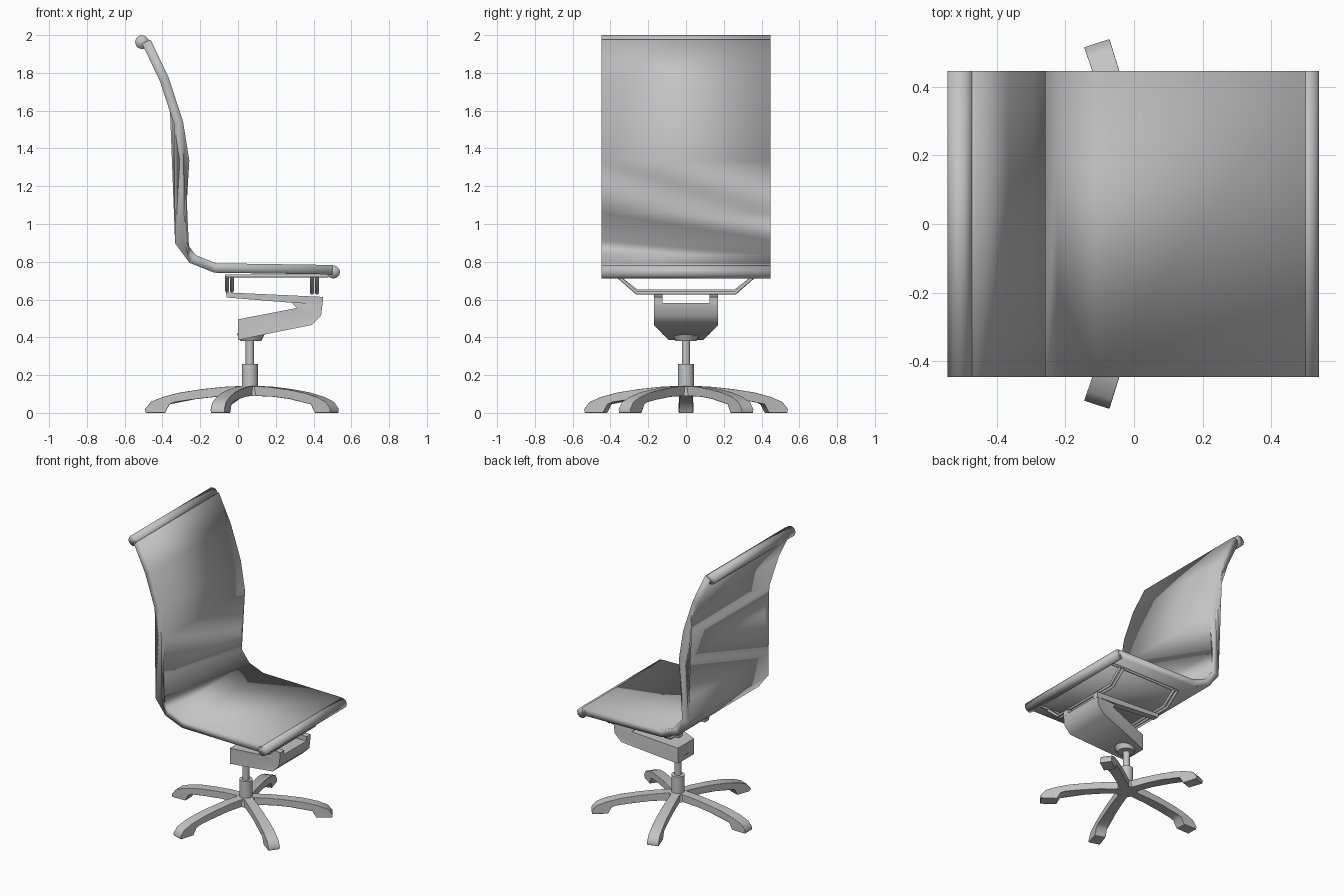
import bpy, bmesh, math
from mathutils import Vector, Matrix

cube = bpy.data.objects.get("Cube")
if cube:
    bpy.data.objects.remove(cube, do_unlink=True)

grey = bpy.data.materials.new("light_grey")
grey.use_nodes = True
colour = (0.55, 0.55, 0.55, 1)
grey.diffuse_color = colour
grey.node_tree.nodes["Principled BSDF"].inputs["Base Color"].default_value = colour

COLUMN_X = 0.063


def finish(name, bm, angle=40):
    """Turn a bmesh into a smooth shaded object; angle None smooths every edge."""
    bmesh.ops.recalc_face_normals(bm, faces=bm.faces[:])
    mesh = bpy.data.meshes.new(name)
    bm.to_mesh(mesh)
    bm.free()
    mesh.materials.append(grey)
    obj = bpy.data.objects.new(name, mesh)
    bpy.context.collection.objects.link(obj)
    bpy.ops.object.select_all(action='DESELECT')
    obj.select_set(True)
    bpy.context.view_layer.objects.active = obj
    if angle is None:
        bpy.ops.object.shade_smooth()
    else:
        bpy.ops.object.shade_smooth_by_angle(angle=math.radians(angle))
    return obj


def extrude(profile, low, high):
    """Extrude an (x, z) outline along y; low and high give y for each x."""
    bm = bmesh.new()
    a = [bm.verts.new((x, low(x), z)) for x, z in profile]
    b = [bm.verts.new((x, high(x), z)) for x, z in profile]
    n = len(profile)
    for i in range(n):
        j = (i + 1) % n
        bm.faces.new((a[i], a[j], b[j], b[i]))
    caps = [bm.faces.new(a), bm.faces.new(b[::-1])]
    bmesh.ops.triangulate(bm, faces=caps)
    return bm


def slab(name, path, thickness, half_width):
    """Thicken a side path evenly and extrude it across the chair."""
    pts = [Vector(p) for p in path]
    left, right = [], []
    for i, p in enumerate(pts):
        d0 = (p - pts[max(i - 1, 0)]).normalized()
        d1 = (pts[min(i + 1, len(pts) - 1)] - p).normalized()
        d = (d0 + d1).normalized()
        normal = Vector((-d.y, d.x))
        reach = thickness / 2 / max(d.dot(d1 if d1.length else d0), 0.5)
        left.append(p + normal * reach)
        right.append(p - normal * reach)
    bm = extrude([tuple(p) for p in left + right[::-1]],
                 lambda x: -half_width, lambda x: half_width)
    return finish(name, bm, None)


def cylinder(name, radius, centre, depth, axis='Z', top=None, angle=40, sides=20):
    bm = bmesh.new()
    bmesh.ops.create_cone(bm, cap_ends=True, segments=sides, radius1=radius,
                          radius2=radius if top is None else top, depth=depth)
    turn = Matrix.Rotation(math.pi / 2, 4, 'X') if axis == 'Y' else Matrix()
    bm.transform(Matrix.Translation(centre) @ turn)
    return finish(name, bm, angle)


def rod(name, points, radius):
    """Round tube along a path."""
    curve = bpy.data.curves.new(name, 'CURVE')
    curve.dimensions = '3D'
    curve.bevel_depth = radius
    curve.bevel_resolution = 1
    curve.use_fill_caps = True
    line = curve.splines.new('POLY')
    line.points.add(len(points) - 1)
    for point, co in zip(line.points, points):
        point.co = (*co, 1)
    curve.materials.append(grey)
    obj = bpy.data.objects.new(name, curve)
    bpy.context.collection.objects.link(obj)


# Seat and back in one sheet, with a roll at each end
slab("seat_and_back", [(-0.485, 1.965), (-0.39, 1.765), (-0.315, 1.535),
                       (-0.283, 1.335), (-0.308, 1.06), (-0.308, 0.905),
                       (-0.24, 0.815), (-0.12, 0.767), (0.50, 0.758)], 0.05, 0.447)
cylinder("top_roll", 0.037, (-0.508, 0, 1.963), 0.894, 'Y', angle=None, sides=12)
cylinder("front_roll", 0.035, (0.505, 0, 0.746), 0.894, 'Y', angle=None, sides=12)

# Seat support: side rails and paired cross rods
for side, label in ((1, "left"), (-1, "right")):
    rod(label + "_rail", [(-0.07, side * 0.355, 0.725), (0.48, side * 0.355, 0.725)], 0.009)
for x, z, label in ((-0.045, 0.645, "rear"), (0.405, 0.634, "front")):
    for offset in (-0.013, 0.013):
        rod(label + "_cross_rod",
            [(x + offset, y, h) for y, h in
             ((-0.36, 0.722), (-0.26, z), (0.26, z), (0.36, 0.722))], 0.01)

# Tilt mechanism: tapered body with an arm on each side
body = [(0, 0.495), (0.31, 0.555), (0.285, 0.583), (0.448, 0.583),
        (0.44, 0.515), (0.39, 0.465), (0.14, 0.415), (0, 0.385)]


def half(x):
    return 0.09 + 0.08 * min(1, x / 0.35)


finish("tilt_body", extrude(body, lambda x: -half(x), half))
arm = [(-0.065, 0.638), (0.45, 0.614), (0.448, 0.575), (0.285, 0.583), (-0.06, 0.611)]
for low, label in ((0.125, "left"), (-0.17, "right")):
    finish(label + "_tilt_arm", extrude(arm, lambda x: low, lambda x: low + 0.045))

# Column
cylinder("column_cup", 0.055, (COLUMN_X + 0.005, 0, 0.4), 0.04, top=0.075)
cylinder("gas_lift", 0.022, (COLUMN_X, 0, 0.32), 0.14)
cylinder("column_sleeve", 0.043, (COLUMN_X, 0, 0.185), 0.15)
cylinder("base_hub", 0.07, (COLUMN_X, 0, 0.115), 0.05, top=0.06)

# Five arched legs
leg = [(0, 0.145), (0.14, 0.138), (0.26, 0.125), (0.37, 0.108), (0.46, 0.085),
       (0.525, 0.058), (0.555, 0.02), (0.552, 0), (0.45, 0), (0.425, 0.045),
       (0.40, 0.056), (0.31, 0.07), (0.18, 0.085), (0, 0.092)]
for i in range(5):
    bm = extrude(leg, lambda x: -0.03 - 0.016 * x, lambda x: 0.03 + 0.016 * x)
    bmesh.ops.dissolve_limit(bm, angle_limit=0.01, verts=bm.verts[:], edges=bm.edges[:])
    bm.transform(Matrix.Translation((COLUMN_X, 0, 0))
                 @ Matrix.Rotation(math.pi + i * math.tau / 5, 4, 'Z'))
    obj = finish("base_leg_%d" % (i + 1), bm, 50)
    bevel = obj.modifiers.new("rounded_edges", 'BEVEL')
    bevel.width = 0.018
    bevel.segments = 3
    bevel.limit_method = 'ANGLE'
    bevel.angle_limit = math.radians(60)
